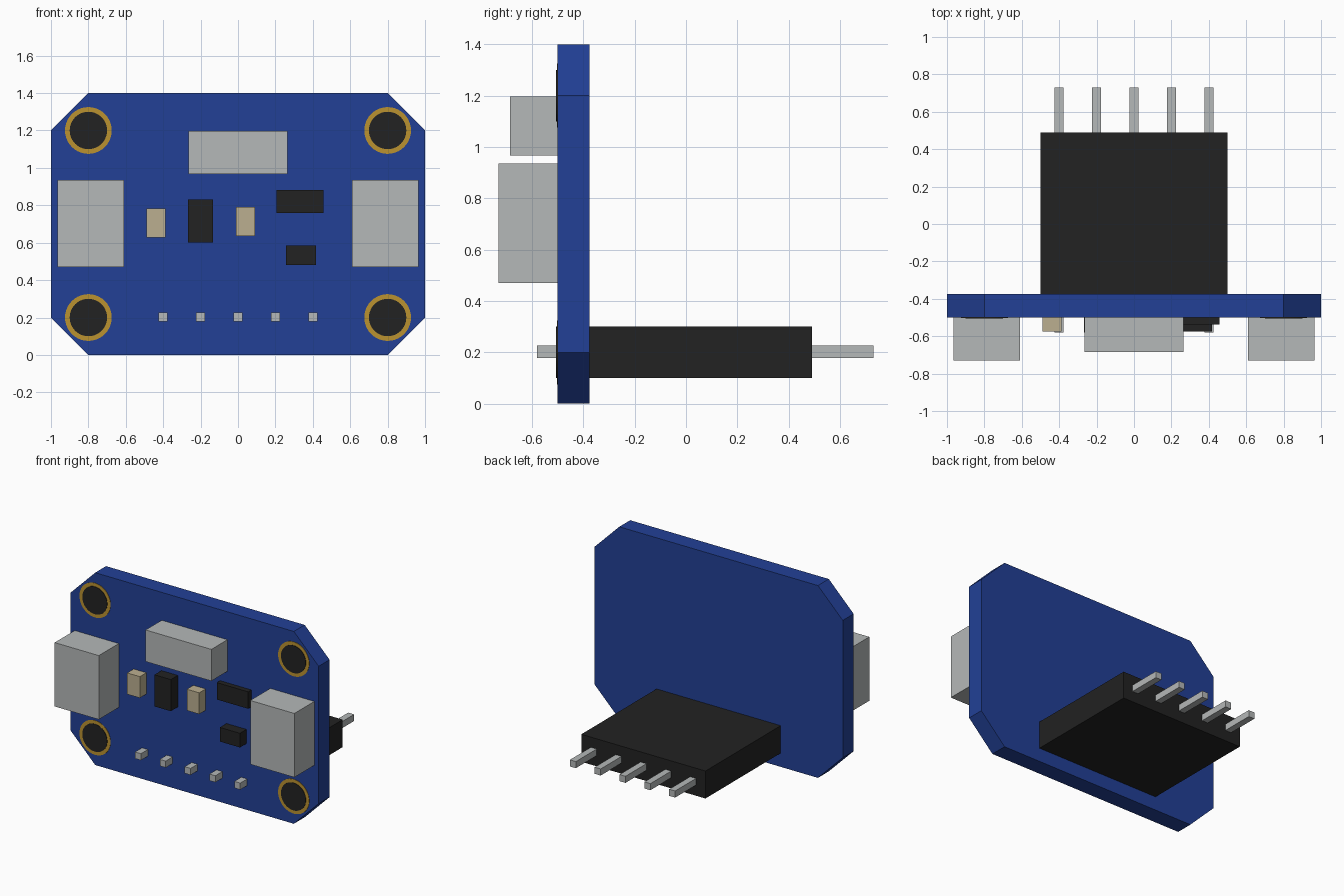
import bpy
import bmesh
from math import pi
from mathutils import Matrix, Vector

cube = bpy.data.objects.get("Cube")
if cube:
    bpy.data.objects.remove(cube, do_unlink=True)


def material(name, r, g, b):
    m = bpy.data.materials.new(name)
    m.use_nodes = True
    m.diffuse_color = (r, g, b, 1)
    m.node_tree.nodes["Principled BSDF"].inputs["Base Color"].default_value = (r, g, b, 1)
    return m


blue = material("board_blue", 0.016, 0.051, 0.305)
black = material("plastic_black", 0.016, 0.016, 0.016)
silver = material("metal_silver", 0.46, 0.48, 0.48)
gold = material("ring_gold", 0.50, 0.29, 0.03)
tan = material("ceramic_tan", 0.50, 0.43, 0.28)

FRONT, BACK = -0.5, -0.375   # faces of the board


def finish(name, bm, mat):
    bmesh.ops.recalc_face_normals(bm, faces=bm.faces)
    mesh = bpy.data.meshes.new(name)
    bm.to_mesh(mesh)
    bm.free()
    mesh.materials.append(mat)
    ob = bpy.data.objects.new(name, mesh)
    bpy.context.collection.objects.link(ob)
    return ob


def box(name, mat, x, y, z):
    """Box from (min, max) pairs along each axis."""
    bm = bmesh.new()
    size = [b - a for a, b in (x, y, z)]
    mid = Vector([(a + b) / 2 for a, b in (x, y, z)])
    bmesh.ops.create_cube(bm, size=1, matrix=Matrix.Translation(mid) @ Matrix.Diagonal((*size, 1)))
    return finish(name, bm, mat)


def disc(name, mat, radius, thick, x, z):
    """Thin round plate on the front of the board."""
    bm = bmesh.new()
    place = Matrix.Translation((x, FRONT - thick / 2, z)) @ Matrix.Rotation(pi / 2, 4, "X")
    bmesh.ops.create_cone(bm, cap_ends=True, segments=40, radius1=radius, radius2=radius,
                          depth=thick, matrix=place)
    return finish(name, bm, mat)


# Board with cut corners
outline = [(-0.8, 0), (0.8, 0), (1, 0.2), (1, 1.2), (0.8, 1.4), (-0.8, 1.4), (-1, 1.2), (-1, 0.2)]
bm = bmesh.new()
face = bm.faces.new([bm.verts.new((x, FRONT, z)) for x, z in outline])
new = bmesh.ops.extrude_face_region(bm, geom=[face])["geom"]
bmesh.ops.translate(bm, vec=(0, BACK - FRONT, 0),
                    verts=[v for v in new if isinstance(v, bmesh.types.BMVert)])
finish("board", bm, blue)

# Mounting holes with gold rings
for side, x in (("right", -0.8), ("left", 0.8)):
    for level, z in (("lower", 0.2), ("upper", 1.2)):
        disc(f"{level}_{side}_ring", gold, 0.125, 0.003, x, z)
        disc(f"{level}_{side}_hole", black, 0.1, 0.006, x, z)

# Silver connectors
box("right_connector", silver, (-0.965, -0.61), (-0.73, FRONT), (0.47, 0.935))
box("left_connector", silver, (0.61, 0.965), (-0.73, FRONT), (0.47, 0.935))
box("top_connector", silver, (-0.265, 0.265), (-0.685, FRONT), (0.967, 1.197))

# Small components
box("right_capacitor", tan, (-0.49, -0.388), (-0.575, FRONT), (0.627, 0.782))
box("middle_capacitor", tan, (-0.01, 0.09), (-0.575, FRONT), (0.637, 0.792))
box("tall_chip", black, (-0.267, -0.135), (-0.58, FRONT), (0.6, 0.83))
box("wide_chip", black, (0.205, 0.458), (-0.537, FRONT), (0.76, 0.883))
box("small_chip", black, (0.257, 0.418), (-0.575, FRONT), (0.482, 0.585))

# Rear header and its pins: solder ends in front, long ends behind
box("header", black, (-0.5, 0.5), (BACK, 0.49), (0.1, 0.3))
for i in range(5):
    x = -0.4 + 0.2 * i
    span = (x - 0.024, x + 0.024)
    box(f"solder_end_{i + 1}", silver, span, (-0.58, FRONT), (0.178, 0.226))
    box(f"pin_{i + 1}", silver, span, (0.49, 0.73), (0.178, 0.226))
